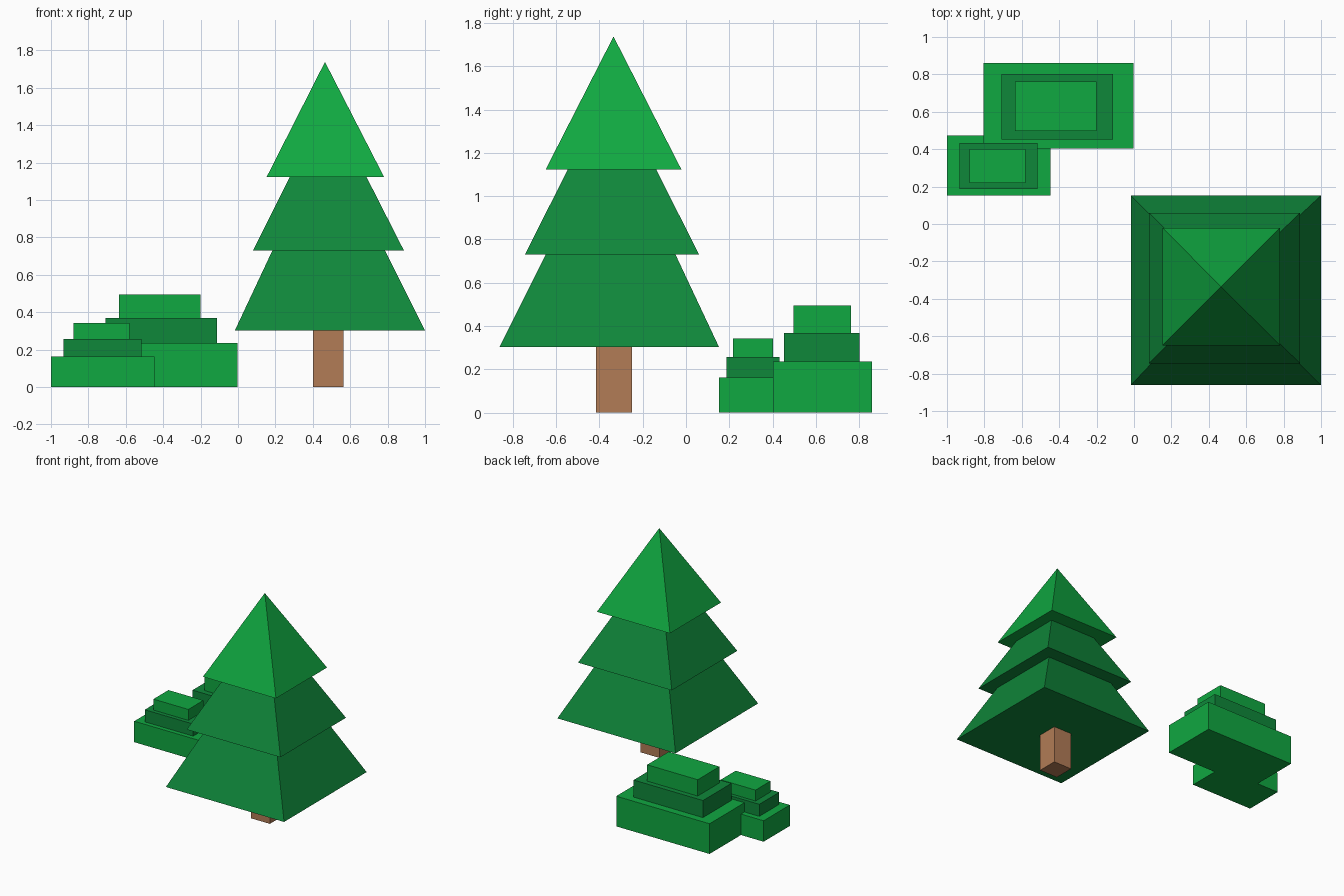
import bpy

if "Cube" in bpy.data.objects:
    bpy.data.objects.remove(bpy.data.objects["Cube"])


def material(name, rgb):
    """Flat material from sRGB 0-255 values, stored as linear."""
    m = bpy.data.materials.new(name)
    lin = [((c / 255 + 0.055) / 1.055) ** 2.4 if c > 10 else c / 255 / 12.92 for c in rgb]
    m.diffuse_color = (*lin, 1)
    m.use_nodes = True
    m.node_tree.nodes["Principled BSDF"].inputs["Base Color"].default_value = m.diffuse_color
    return m


bright = material("bright green", (16, 168, 65))
dark = material("dark green", (15, 135, 58))
brown = material("trunk brown", (178, 124, 86))


def add(name, verts, faces, mat):
    me = bpy.data.meshes.new(name)
    me.from_pydata(verts, [], faces)
    me.materials.append(mat)
    ob = bpy.data.objects.new(name, me)
    bpy.context.collection.objects.link(ob)
    return ob


def ring(x0, x1, y0, y1, z):
    return [(x0, y0, z), (x1, y0, z), (x1, y1, z), (x0, y1, z)]


def box(name, x, y, z, mat):
    sides = [(i, (i + 1) % 4, (i + 1) % 4 + 4, i + 4) for i in range(4)]
    add(name, ring(*x, *y, z[0]) + ring(*x, *y, z[1]),
        [(3, 2, 1, 0), (4, 5, 6, 7)] + sides, mat)


def pyramid(name, x, y, z, apex, mat):
    add(name, ring(*x, *y, z) + [apex],
        [(3, 2, 1, 0)] + [(i, (i + 1) % 4, 4) for i in range(4)], mat)


# Tree: trunk and three overlapping foliage pyramids
box("trunk", (0.402, 0.565), (-0.415, -0.25), (0, 0.32), brown)
pyramid("foliage_bottom", (-0.017, 1.0), (-0.862, 0.153), 0.302, (0.475, -0.34, 1.35), dark)
pyramid("foliage_middle", (0.08, 0.887), (-0.745, 0.06), 0.73, (0.48, -0.341, 1.53), dark)
pyramid("foliage_top", (0.153, 0.781), (-0.649, -0.021), 1.123, (0.465, -0.335, 1.738), bright)

# Bushes: stacked boxes, (x range, y range, top height) per layer
bushes = {
    "large_bush": [((-0.805, -0.002), (0.403, 0.86), 0.235),
                   ((-0.708, -0.112), (0.453, 0.803), 0.368),
                   ((-0.635, -0.2), (0.496, 0.763), 0.495)],
    "small_bush": [((-1.0, -0.447), (0.153, 0.474), 0.163),
                   ((-0.933, -0.517), (0.187, 0.432), 0.257),
                   ((-0.88, -0.58), (0.218, 0.402), 0.342)],
}
for bush, layers in bushes.items():
    z = 0
    for (x, y, top), part, mat in zip(layers, ("base", "middle", "top"), (bright, dark, bright)):
        box(f"{bush}_{part}", x, y, (z, top), mat)
        z = top
